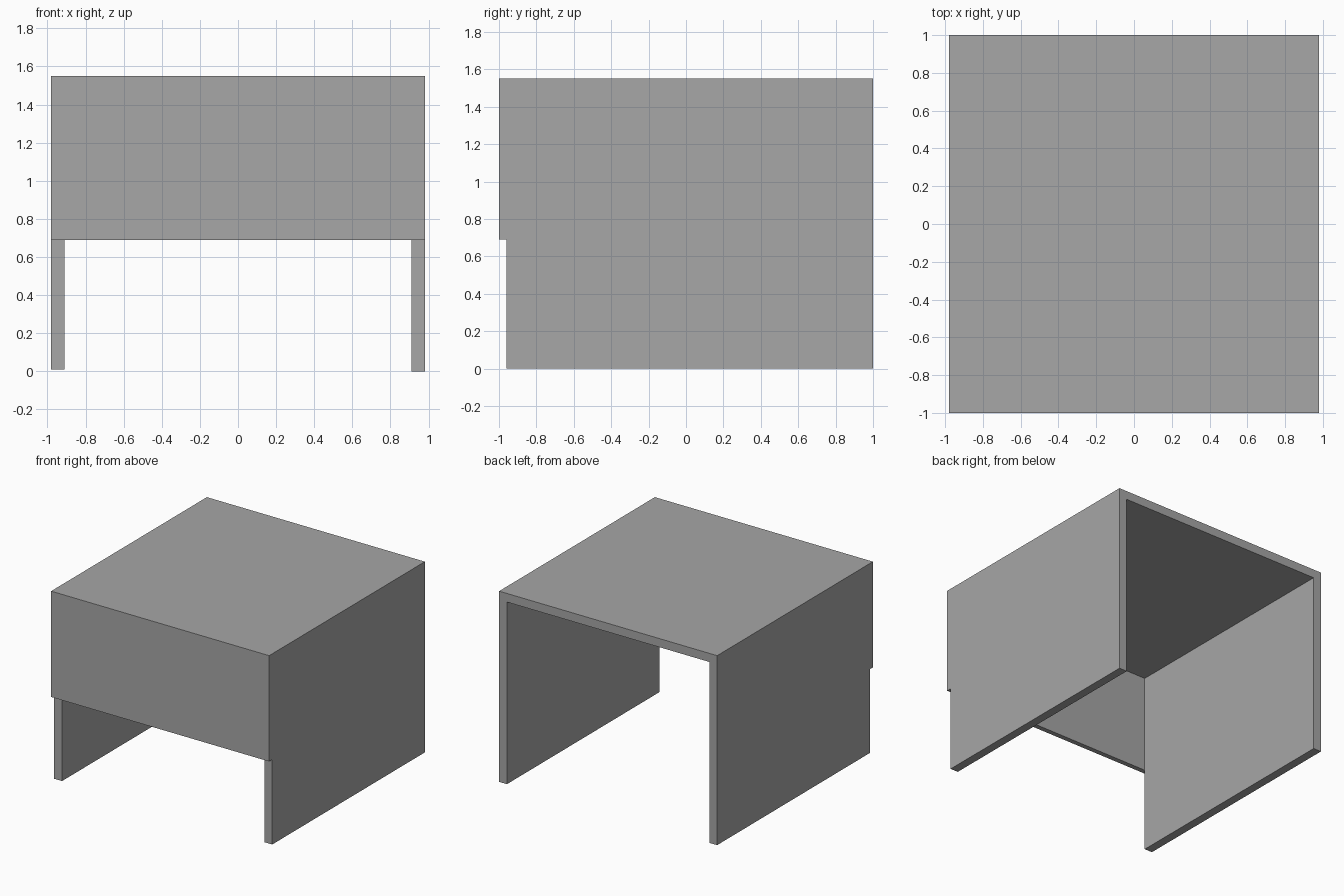
import bpy, bmesh

if "Cube" in bpy.data.objects:
    bpy.data.objects.remove(bpy.data.objects["Cube"])


def extrude_profile(name, points, y0, y1, mat):
    """Extrude a closed x-z outline along y."""
    bm = bmesh.new()
    face = bm.faces.new([bm.verts.new((x, y0, z)) for x, z in points])
    moved = bmesh.ops.extrude_face_region(bm, geom=[face])["geom"]
    verts = [g for g in moved if isinstance(g, bmesh.types.BMVert)]
    bmesh.ops.translate(bm, verts=verts, vec=(0, y1 - y0, 0))
    bmesh.ops.recalc_face_normals(bm, faces=bm.faces[:])
    mesh = bpy.data.meshes.new(name)
    bm.to_mesh(mesh)
    bm.free()
    mesh.materials.append(mat)
    obj = bpy.data.objects.new(name, mesh)
    bpy.context.collection.objects.link(obj)
    return obj


W, H, T = 0.98, 1.55, 0.07
LEFT_FOOT = 0.01

grey = bpy.data.materials.new("dark_grey")
grey.diffuse_color = (0.385, 0.385, 0.385, 1)
grey.use_nodes = True
grey.node_tree.nodes["Principled BSDF"].inputs["Base Color"].default_value = grey.diffuse_color

# Top and both side panels as one bent board
desk = extrude_profile("desk_body", [
    (-W, LEFT_FOOT), (-W, H), (W, H), (W, 0),
    (W - T, 0), (W - T, H - T), (-W + T, H - T), (-W + T, LEFT_FOOT)],
    -0.96, 1.0, grey)

# Front panel, merged into the body so no hidden faces remain
panel = extrude_profile("front_panel", [(-W, 0.69), (-W, H), (W, H), (W, 0.69)],
                        -1.0, -0.96, grey)
panel.hide_render = True
panel.hide_set(True)
join = desk.modifiers.new("join_front_panel", "BOOLEAN")
join.operation = "UNION"
join.solver = "EXACT"
join.object = panel
